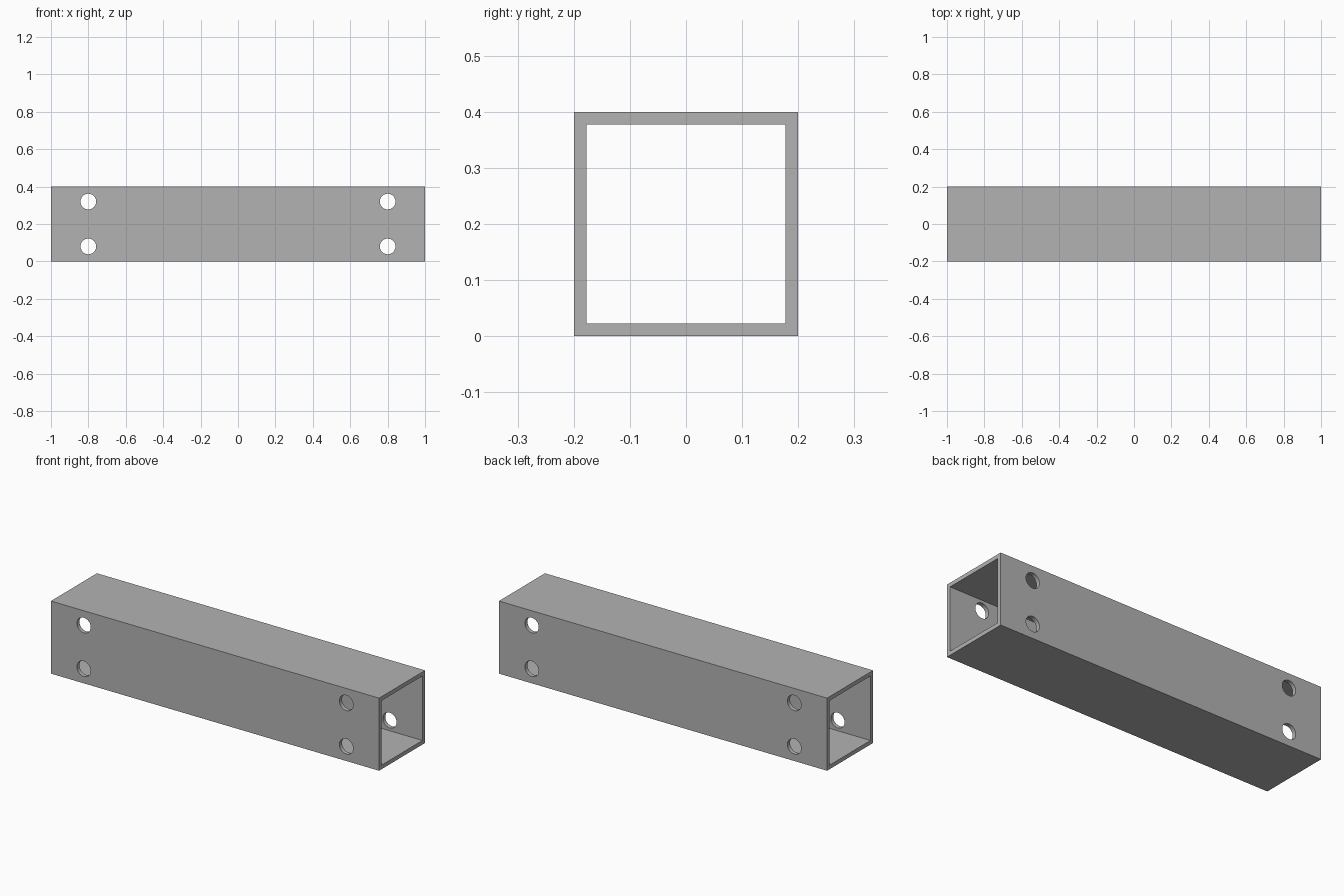
import bpy
import bmesh
from math import pi, radians
from mathutils import Matrix

if "Cube" in bpy.data.objects:
    bpy.data.objects.remove(bpy.data.objects["Cube"], do_unlink=True)

LENGTH, SIDE, WALL = 2.0, 0.4, 0.0225
HOLE_X, HOLE_Z, HOLE_RADIUS = 0.8, 0.12, 0.042
MID = SIDE / 2

steel = bpy.data.materials.new("grey steel")
steel.use_nodes = True
grey = (0.45, 0.45, 0.45, 1)
steel.diffuse_color = grey
steel.node_tree.nodes["Principled BSDF"].inputs["Base Color"].default_value = grey


def add_object(name, bm):
    bmesh.ops.recalc_face_normals(bm, faces=bm.faces)
    mesh = bpy.data.meshes.new(name)
    bm.to_mesh(mesh)
    bm.free()
    mesh.materials.append(steel)
    obj = bpy.data.objects.new(name, mesh)
    bpy.context.collection.objects.link(obj)
    return obj


def square_ring(bm, x, half):
    corners = ((-1, -1), (1, -1), (1, 1), (-1, 1))
    return [bm.verts.new((x, half * y, MID + half * z)) for y, z in corners]


# Square tube: outer and inner walls joined by the two end rims
bm = bmesh.new()
rings = [square_ring(bm, x, half) for x, half in (
    (-LENGTH / 2, MID), (LENGTH / 2, MID),
    (LENGTH / 2, MID - WALL), (-LENGTH / 2, MID - WALL))]
for i, ring in enumerate(rings):
    following = rings[(i + 1) % 4]
    for j in range(4):
        k = (j + 1) % 4
        bm.faces.new((ring[j], ring[k], following[k], following[j]))
tube = add_object("square_tube", bm)

# Bolt hole cutters running front to back, two near each end
bm = bmesh.new()
for sx in (-1, 1):
    for sz in (-1, 1):
        place = Matrix.Translation((sx * HOLE_X, 0, MID + sz * HOLE_Z))
        bmesh.ops.create_cone(
            bm, cap_ends=True, segments=48, radius1=HOLE_RADIUS,
            radius2=HOLE_RADIUS, depth=SIDE * 1.5,
            matrix=place @ Matrix.Rotation(pi / 2, 4, "X"))
cutter = add_object("bolt_hole_cutter", bm)
cutter.hide_render = True

# Drill the holes, then drop the cutter
drill = tube.modifiers.new("bolt_holes", "BOOLEAN")
drill.operation = "DIFFERENCE"
drill.solver = "EXACT"
drill.object = cutter
bpy.ops.object.select_all(action="DESELECT")
tube.select_set(True)
bpy.context.view_layer.objects.active = tube
bpy.ops.object.modifier_apply(modifier=drill.name)
bpy.data.objects.remove(cutter, do_unlink=True)
bpy.ops.object.shade_smooth_by_angle(angle=radians(30))
